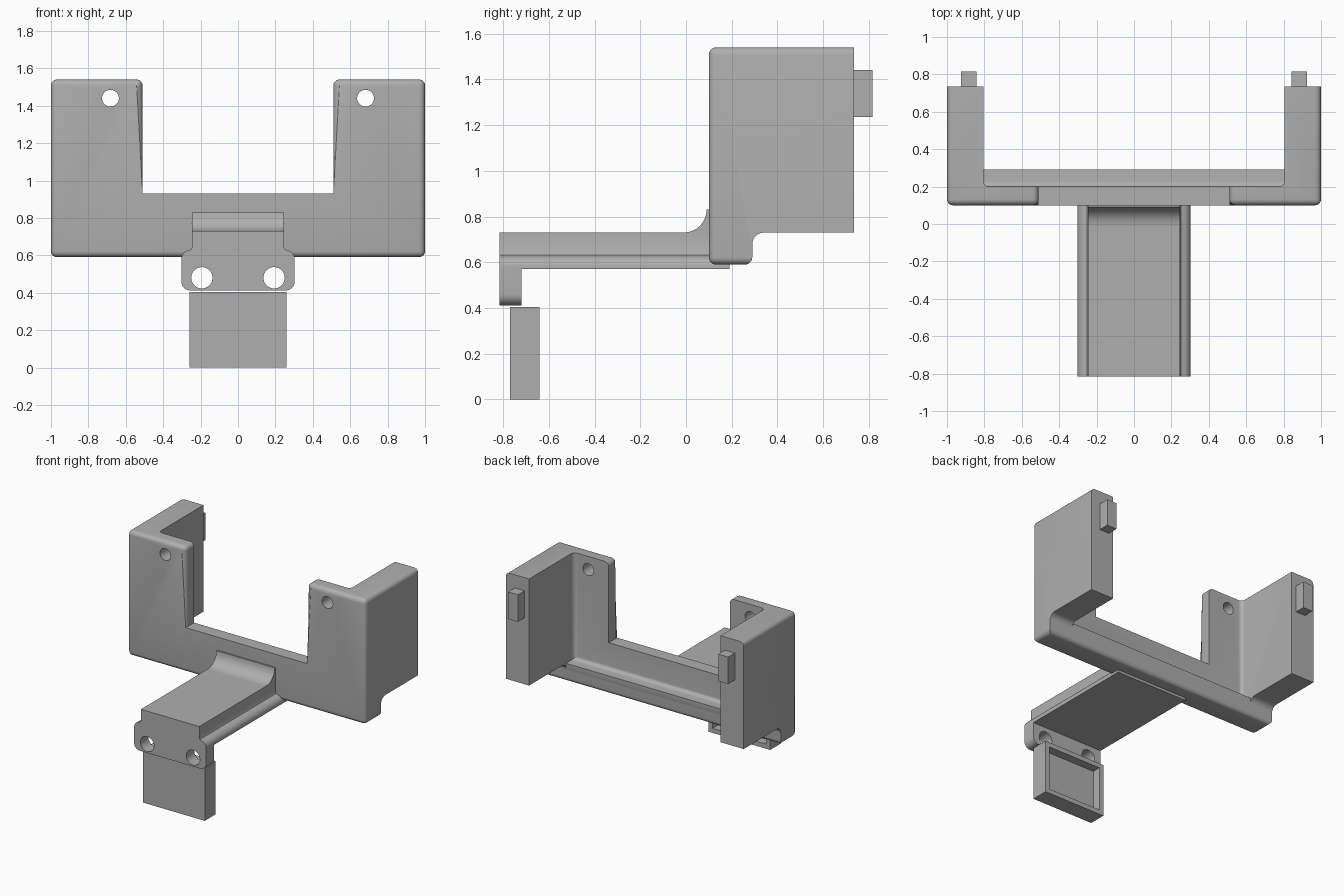
import bpy, bmesh, math
from mathutils import Vector

default = bpy.data.objects.get("Cube")
if default:
    bpy.data.objects.remove(default, do_unlink=True)

grey = bpy.data.materials.new("matte grey")
grey.use_nodes = True
colour = (0.43, 0.43, 0.43, 1)
grey.diffuse_color = colour
grey.node_tree.nodes["Principled BSDF"].inputs["Base Color"].default_value = colour


def arc(cx, cy, r, start, end, steps=8):
    angles = [math.radians(start + (end - start) * i / steps) for i in range(steps + 1)]
    return [(cx + r * math.cos(a), cy + r * math.sin(a)) for a in angles]


def prism(name, outline, axis, lo, hi):
    """Extrude an outline along x (points are y, z) or along y (points are x, z)."""
    place = (lambda p, t: (t, p[0], p[1])) if axis == "x" else (lambda p, t: (p[0], t, p[1]))
    bm = bmesh.new()
    face = bm.faces.new([bm.verts.new(place(p, lo)) for p in outline])
    new = bmesh.ops.extrude_face_region(bm, geom=[face])["geom"]
    shift = Vector(place((0, 0), hi - lo))
    bmesh.ops.translate(bm, vec=shift, verts=[v for v in new if isinstance(v, bmesh.types.BMVert)])
    bmesh.ops.recalc_face_normals(bm, faces=bm.faces)
    mesh = bpy.data.meshes.new(name)
    bm.to_mesh(mesh)
    bm.free()
    mesh.materials.append(grey)
    obj = bpy.data.objects.new(name, mesh)
    bpy.context.collection.objects.link(obj)
    return obj


def box(name, x0, x1, y0, y1, z0, z1):
    return prism(name, [(x0, z0), (x1, z0), (x1, z1), (x0, z1)], "y", y0, y1)


def cut(target, cutter):
    mod = target.modifiers.new("cut", "BOOLEAN")
    mod.operation, mod.solver, mod.object = "DIFFERENCE", "EXACT", cutter
    bpy.context.view_layer.objects.active = target
    bpy.ops.object.modifier_apply(modifier=mod.name)
    bpy.data.objects.remove(cutter, do_unlink=True)


def round_edges(obj, rule, radius):
    bm = bmesh.new()
    bm.from_mesh(obj.data)
    edges = [e for e in bm.edges if len(e.link_faces) == 2
             and e.calc_face_angle() > 0.5 and rule(*[v.co for v in e.verts])]
    bmesh.ops.bevel(bm, geom=edges, offset=radius, segments=5, profile=0.5, affect="EDGES")
    bm.to_mesh(obj.data)
    bm.free()


def near(a, b):
    return abs(a - b) < 0.001


def drill(target, x, z, r, y0, y1):
    cut(target, prism("drill", arc(x, z, r, 0, 348.75, 31), "y", y0, y1))


# Cradle: side profile with a lip, hollowed out and notched at the front
FRONT, BACK, BASE, TOP = 0.1, 0.735, 0.59, 1.54
REST, SILL, NOTCH = 0.73, 0.93, 0.51
side = [(FRONT, BASE), (0.29, BASE)] + arc(0.34, 0.68, 0.05, 180, 90)
side += [(BACK, REST), (BACK, TOP), (FRONT, TOP)]
cradle = prism("cradle", side, "x", -1, 1)

hollow = prism("hollow", [(0.2, 2), (0.2, REST), (0.292, REST), (0.292, 0.65), (1, 0.65), (1, 2)],
               "x", -0.805, 0.805)
round_edges(hollow, lambda a, b: near(a.y, 0.2) and near(b.y, 0.2)
            and not (near(a.z, 2) and near(b.z, 2)), 0.03)
cut(cradle, hollow)
cut(cradle, box("notch", -NOTCH, NOTCH, -1, 1, SILL, 2))


def outer_edge(a, b):
    if near(a.y, FRONT) and near(b.y, FRONT):
        return not (near(a.z, SILL) and near(b.z, SILL))
    at_x = lambda x: near(abs(a.x), x) and near(abs(b.x), x)
    at_z = lambda z: near(a.z, z) and near(b.z, z)
    return (at_z(TOP) and (at_x(1) or at_x(NOTCH))) or (at_z(BASE) and at_x(1))


round_edges(cradle, outer_edge, 0.032)

# Arm: flanged section, thinned behind the front tab
half = [(0.245, REST), (0.245, 0.645), (0.25, 0.633)]
half += arc(0.255, 0.58, 0.048, 80, 0) + arc(0.255, 0.46, 0.048, 0, -90)
arm = prism("arm", half + [(-x, z) for x, z in reversed(half)], "y", -0.815, 0.19)
cut(arm, box("underside", -1, 1, -0.72, 1, 0, 0.57))

# Curved gusset between arm and cradle
gusset = prism("arm_gusset", [(0.12, 0.7), (-0.01, 0.7)] + arc(-0.01, 0.83, 0.1, -90, 0)
               + [(0.12, 0.83)], "x", -0.245, 0.245)

# Hanging tray, open at the back
tray = box("tray", -0.26, 0.26, -0.77, -0.64, 0, 0.405)
cut(tray, box("recess", -0.225, 0.225, -0.705, 0, 0.035, 0.37))

# Mirrored screw holes and rear pegs
for s, word in ((1, "left"), (-1, "right")):
    drill(cradle, s * 0.682, 1.44, 0.045, 0, 0.4)
    drill(arm, s * 0.193, 0.48, 0.057, -1, -0.5)
    x0, x1 = sorted((s * 0.843, s * 0.925))
    box(word + "_peg", x0, x1, BACK - 0.02, 0.815, 1.235, 1.44)

# Smooth the curves, keep the corners sharp
bpy.ops.object.select_all(action="DESELECT")
for obj in (cradle, arm, gusset):
    obj.select_set(True)
bpy.context.view_layer.objects.active = cradle
bpy.ops.object.shade_smooth_by_angle(angle=math.radians(30))
